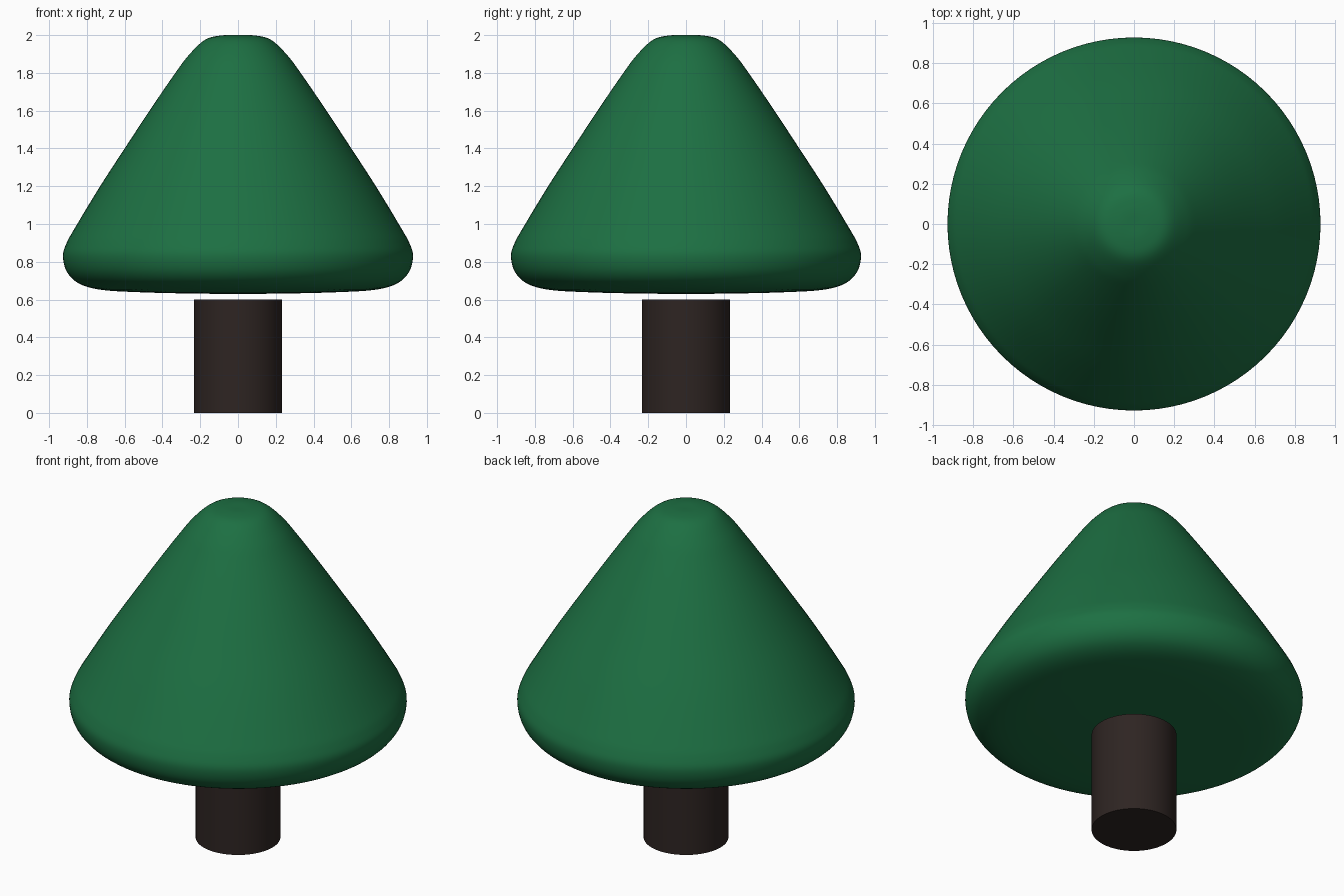
import bpy, bmesh, math
from mathutils import Vector

if "Cube" in bpy.data.objects:
    bpy.data.objects.remove(bpy.data.objects["Cube"])


def material(name, color):
    m = bpy.data.materials.new(name)
    m.diffuse_color = (*color, 1)
    m.use_nodes = True
    m.node_tree.nodes["Principled BSDF"].inputs["Base Color"].default_value = m.diffuse_color
    return m


def smooth_path(pts, steps=5):
    # Catmull-Rom curve through the profile points
    p = [Vector(q) for q in pts]
    first = Vector((-p[1].x, p[1].y))
    last = Vector((-p[-2].x, p[-2].y))
    p = [first] + p + [last]
    out = []
    for a, b, c, d in zip(p, p[1:], p[2:], p[3:]):
        for i in range(steps):
            t = i / steps
            out.append(0.5 * (2 * b + (c - a) * t + (2 * a - 5 * b + 4 * c - d) * t * t
                              + (3 * b - a - 3 * c + d) * t ** 3))
    return out + [p[-2]]


def lathe(name, profile, mat, sides=96):
    bm = bmesh.new()
    verts = [bm.verts.new((r, 0, z)) for r, z in profile]
    edges = [bm.edges.new(e) for e in zip(verts, verts[1:])]
    bmesh.ops.spin(bm, geom=verts + edges, axis=(0, 0, 1), cent=(0, 0, 0),
                   angle=2 * math.pi, steps=sides)
    bmesh.ops.remove_doubles(bm, verts=bm.verts, dist=1e-4)
    bmesh.ops.recalc_face_normals(bm, faces=bm.faces)
    mesh = bpy.data.meshes.new(name)
    bm.to_mesh(mesh)
    bm.free()
    mesh.materials.append(mat)
    ob = bpy.data.objects.new(name, mesh)
    bpy.context.collection.objects.link(ob)
    bpy.ops.object.select_all(action='DESELECT')
    ob.select_set(True)
    bpy.context.view_layer.objects.active = ob
    bpy.ops.object.shade_smooth_by_angle(angle=math.radians(40))
    return ob


# Rounded cone of foliage
crown = [(0, 2.0), (0.09, 1.998), (0.175, 1.975), (0.26, 1.895), (0.335, 1.795),
         (0.465, 1.605), (0.60, 1.40), (0.73, 1.20), (0.86, 0.985), (0.907, 0.90),
         (0.927, 0.83), (0.905, 0.745), (0.84, 0.684), (0.72, 0.651), (0.50, 0.638),
         (0.25, 0.632), (0, 0.63)]
lathe("foliage", smooth_path(crown), material("leaf green", (0.012, 0.16, 0.055)))

# Plain cylindrical trunk, closed at both ends
lathe("trunk", [(0, 0.6), (0.233, 0.6), (0.233, 0), (0, 0)],
      material("bark brown", (0.027, 0.018, 0.016)), 64)
